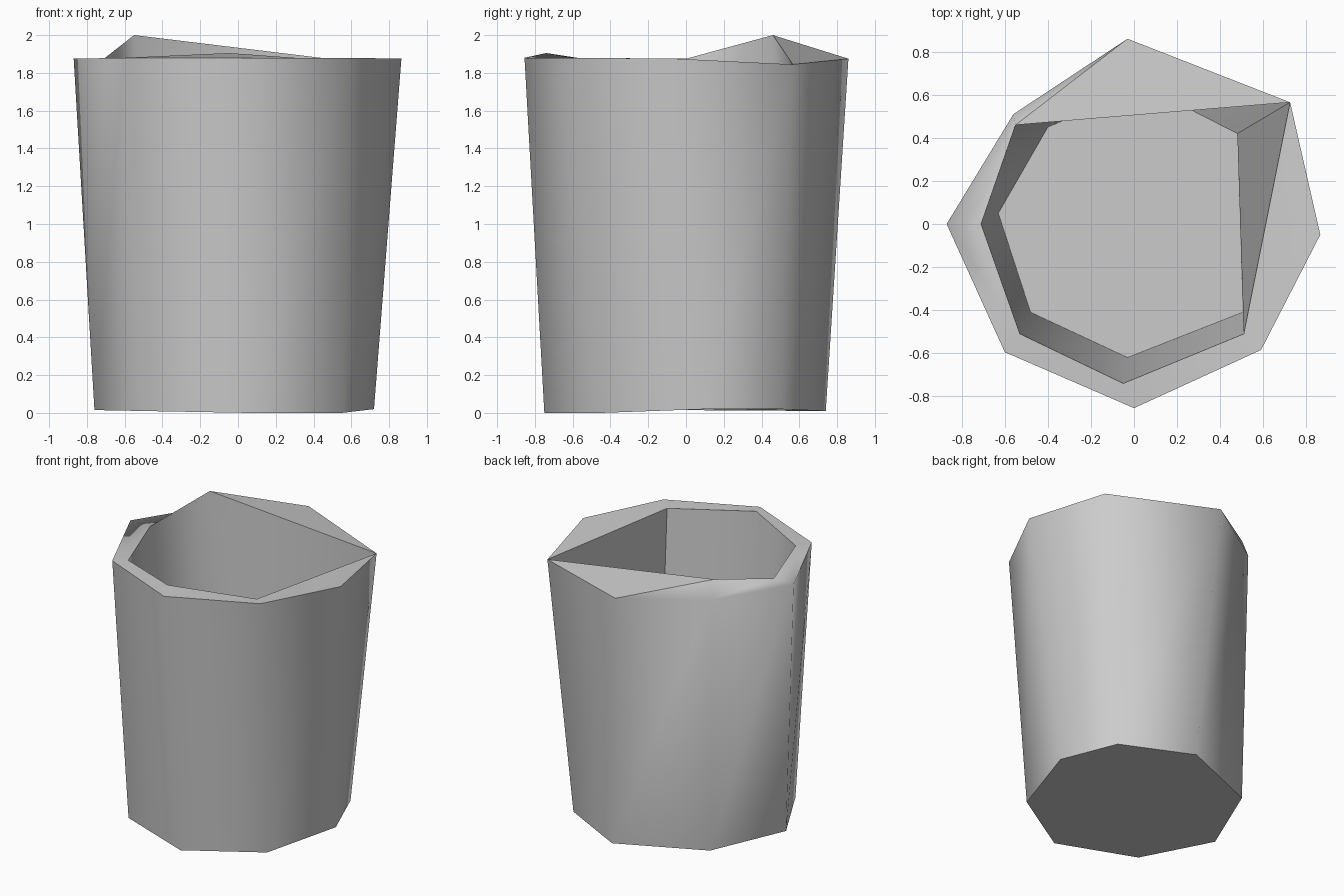
import bpy
import bmesh
import math

default_cube = bpy.data.objects.get("Cube")
if default_cube:
    bpy.data.objects.remove(default_cube, do_unlink=True)


def make_material(name, rgb):
    material = bpy.data.materials.new(name)
    material.use_nodes = True
    colour = (*rgb, 1.0)
    material.diffuse_color = colour
    material.node_tree.nodes["Principled BSDF"].inputs["Base Color"].default_value = colour
    return material


def loft_object(name, rings, material):
    """Bridge closed rings in order and cap both ends; equal points are shared."""
    bm = bmesh.new()
    shared = {}

    def vertex(point):
        if point not in shared:
            shared[point] = bm.verts.new(point)
        return shared[point]

    def add_face(points):
        unique = list(dict.fromkeys(points))
        if len(unique) > 2:
            bm.faces.new([vertex(p) for p in unique])

    for lower, upper in zip(rings, rings[1:]):
        count = len(lower)
        for i in range(count):
            j = (i + 1) % count
            add_face((lower[i], lower[j], upper[j], upper[i]))
    add_face(rings[0][::-1])
    add_face(rings[-1])
    bmesh.ops.recalc_face_normals(bm, faces=bm.faces[:])

    mesh = bpy.data.meshes.new(name)
    bm.to_mesh(mesh)
    bm.free()
    mesh.materials.append(material)
    obj = bpy.data.objects.new(name, mesh)
    bpy.context.collection.objects.link(obj)
    return obj


# Raised corner of the lip, and the corner where the lip pinches to a point
peak = (-0.55, 0.46, 2.0)
pinch = (0.725, 0.565, 1.845)
inner_corner = (0.51, -0.51, 1.865)
floor_height = 0.1

# Eight-sided outer base
base = [(0.72, 0.1, 0.02), (0.56, 0.5, 0.02), (0.08, 0.74, 0.01), (-0.53, 0.48, 0.02),
        (-0.76, -0.07, 0.015), (-0.5, -0.55, 0.01), (0.06, -0.75, 0), (0.55, -0.45, 0)]

# Outer edge of the lip
outer_lip = [(0.865, -0.05, 1.875), pinch, (-0.03, 0.86, 1.875), (-0.56, 0.51, 1.87),
             (-0.87, 0, 1.875), (-0.6, -0.595, 1.88), (0, -0.855, 1.88), (0.59, -0.585, 1.88)]

# Inner edge of the lip, with corners merged where the lip narrows
inner_lip = [inner_corner, pinch, peak, peak, (-0.71, 0, 1.875),
             (-0.53, -0.51, 1.87), (-0.05, -0.74, 1.905), inner_corner]

# Inside floor
floor_plan = [(0.505, -0.41), (0.48, 0.42), (0.05, 0.64), (-0.4, 0.45),
              (-0.63, 0.05), (-0.48, -0.41), (-0.03, -0.62), (0.505, -0.41)]
floor = [(x, y, floor_height) for x, y in floor_plan]

# Cup: outside wall, lip, inside wall and floor
cup = loft_object("cup", [base, outer_lip, inner_lip, floor],
                  make_material("plain grey", (0.6, 0.6, 0.6)))
bpy.ops.object.select_all(action="DESELECT")
cup.select_set(True)
bpy.context.view_layer.objects.active = cup
bpy.ops.object.shade_smooth_by_angle(angle=math.radians(60))
